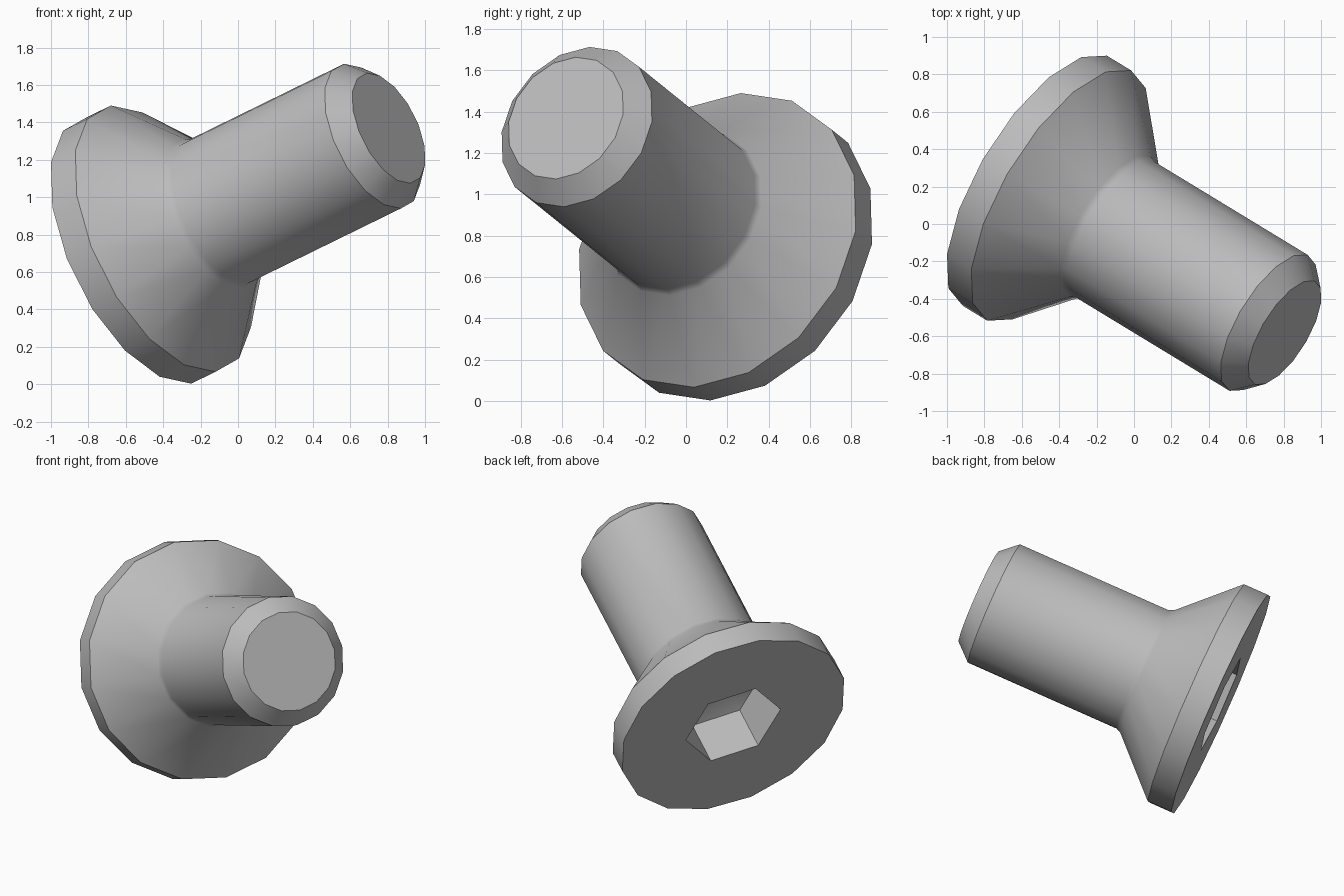
import bpy, bmesh
from math import sin, cos, radians, tau
from mathutils import Vector, Matrix

cube = bpy.data.objects.get("Cube")
if cube:
    bpy.data.objects.remove(cube, do_unlink=True)

# Plain steel colour
steel = bpy.data.materials.new("grey_steel")
steel.use_nodes = True
colour = (0.5, 0.5, 0.5, 1)
steel.diffuse_color = colour
steel.node_tree.nodes["Principled BSDF"].inputs["Base Color"].default_value = colour

bm = bmesh.new()


def ring(radius, z, sides, start):
    """Closed loop of vertices around the screw axis."""
    angles = [radians(start) + tau * i / sides for i in range(sides)]
    return [bm.verts.new((radius * cos(a), radius * sin(a), z)) for a in angles]


def bridge(a, b):
    """Band of quads between two loops."""
    for i in range(len(a)):
        j = (i + 1) % len(a)
        bm.faces.new((a[i], a[j], b[j], b[i]))


# Head rim, countersunk cone, small fillet, shank and chamfered tip
profile = [(0.773, 0), (0.773, 0.165), (0.435, 0.51), (0.42, 0.545),
           (0.42, 1.585), (0.32, 1.695)]
body = [ring(r, z, 16, 3.6) for r, z in profile]
for lower, upper in zip(body, body[1:]):
    bridge(lower, upper)
bm.faces.new(body[-1])

# Hexagonal socket with a shallow pointed floor
mouth = ring(0.326, 0, 6, 48.6)
floor = ring(0.326, 0.318, 6, 48.6)
bridge(mouth, floor)
point = bm.verts.new((0, 0, 0.44))
for i in range(6):
    bm.faces.new((floor[i], floor[(i + 1) % 6], point))

# Flat head face around the socket
edges = [bm.edges.get((loop[i - 1], loop[i]))
         for loop in (body[0], mouth) for i in range(len(loop))]
bmesh.ops.triangle_fill(bm, edges=edges, use_beauty=True, normal=(0, 0, -1))
bmesh.ops.recalc_face_normals(bm, faces=bm.faces[:])

mesh = bpy.data.meshes.new("countersunk_screw")
bm.to_mesh(mesh)
bm.free()
mesh.materials.append(steel)
screw = bpy.data.objects.new("countersunk_screw", mesh)
bpy.context.collection.objects.link(screw)

# Tilt the screw so the tip points up, forward and to its left
axis = Vector((0.788, -0.479, 0.386)).normalized()
side = Vector((0, 0, 1)).cross(axis).normalized()
up = axis.cross(side)
tilt = Matrix((side, up, axis)).transposed().to_4x4()
screw.matrix_world = Matrix.Translation((-0.53, 0.231, 0.715)) @ tilt

bpy.ops.object.select_all(action="DESELECT")
screw.select_set(True)
bpy.context.view_layer.objects.active = screw
bpy.ops.object.shade_smooth_by_angle(angle=radians(30))
